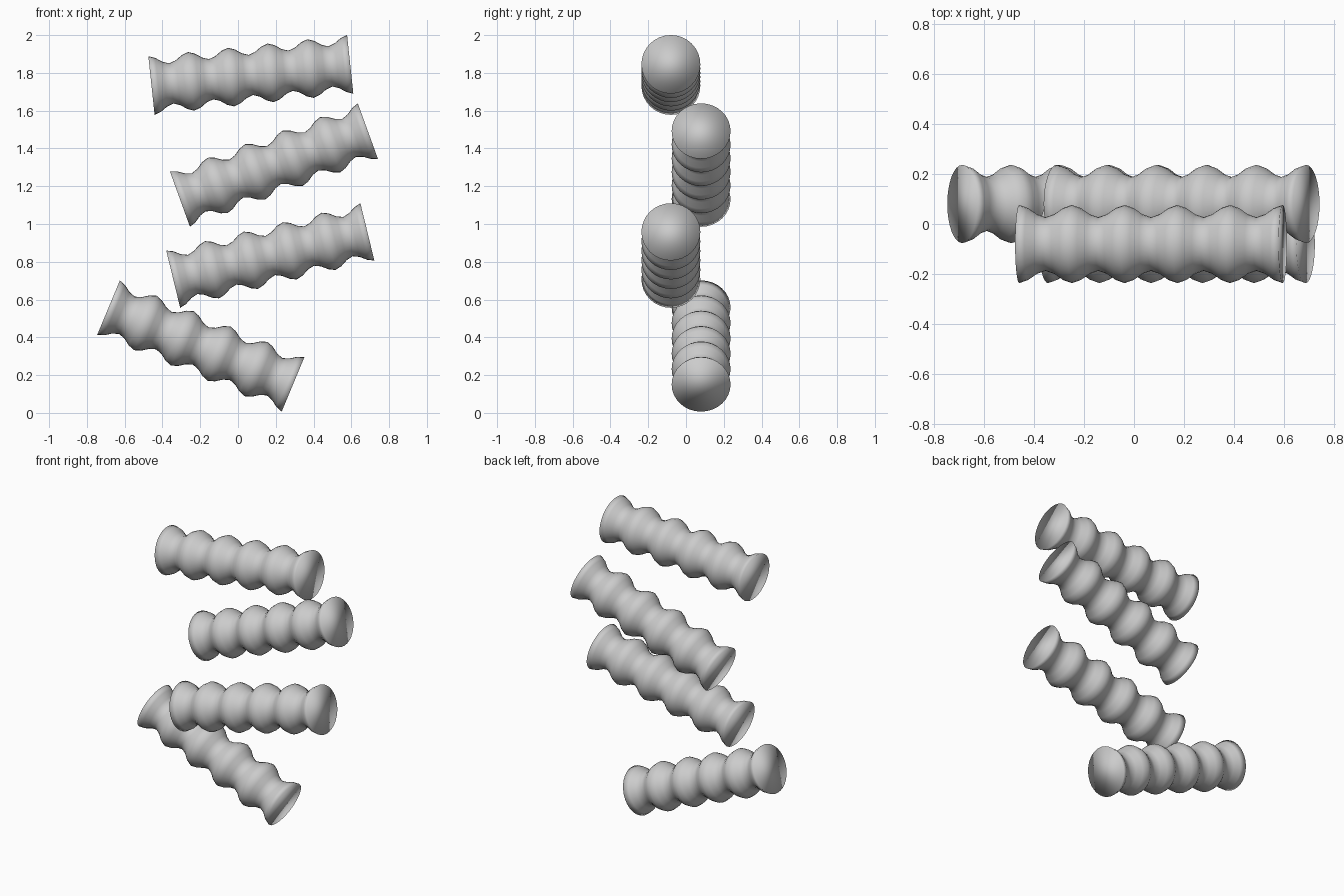
import bpy, bmesh, math

if "Cube" in bpy.data.objects:
    bpy.data.objects.remove(bpy.data.objects["Cube"])

LENGTH, SIDES, WAVES, STEPS = 1.058, 32, 5, 30
R_MID, R_AMP = 0.1315, 0.0245


def rippled_tube(name, cx, cy, cz, tilt):
    """Solid rod along local x with a cosine-rippled radius and flat ends."""
    bm = bmesh.new()
    rings = []
    for i in range(STEPS + 1):
        t = i / STEPS
        r = R_MID + R_AMP * math.cos(2 * math.pi * WAVES * t)
        x = (t - 0.5) * LENGTH
        rings.append([bm.verts.new((x, r * math.cos(2 * math.pi * k / SIDES),
                                    r * math.sin(2 * math.pi * k / SIDES)))
                      for k in range(SIDES)])
    for a, b in zip(rings, rings[1:]):
        for k in range(SIDES):
            n = (k + 1) % SIDES
            bm.faces.new((a[k], a[n], b[n], b[k]))
    # flat end caps
    bm.faces.new(rings[0])
    bm.faces.new(rings[-1])
    bmesh.ops.recalc_face_normals(bm, faces=bm.faces[:])
    for f in bm.faces:
        f.smooth = True
    mesh = bpy.data.meshes.new(name)
    bm.to_mesh(mesh)
    bm.free()
    ob = bpy.data.objects.new(name, mesh)
    bpy.context.collection.objects.link(ob)
    ob.location = (cx, cy, cz)
    ob.rotation_euler = (0, -math.radians(tilt), 0)


# four tilted rods, bottom to top, alternating back and front
rippled_tube("bottom_rod", -0.197, 0.08, 0.354, -22.6)
rippled_tube("lower_middle_rod", 0.171, -0.08, 0.833, 13.7)
rippled_tube("upper_middle_rod", 0.190, 0.08, 1.312, 19.9)
rippled_tube("top_rod", 0.068, -0.08, 1.789, 6.1)
